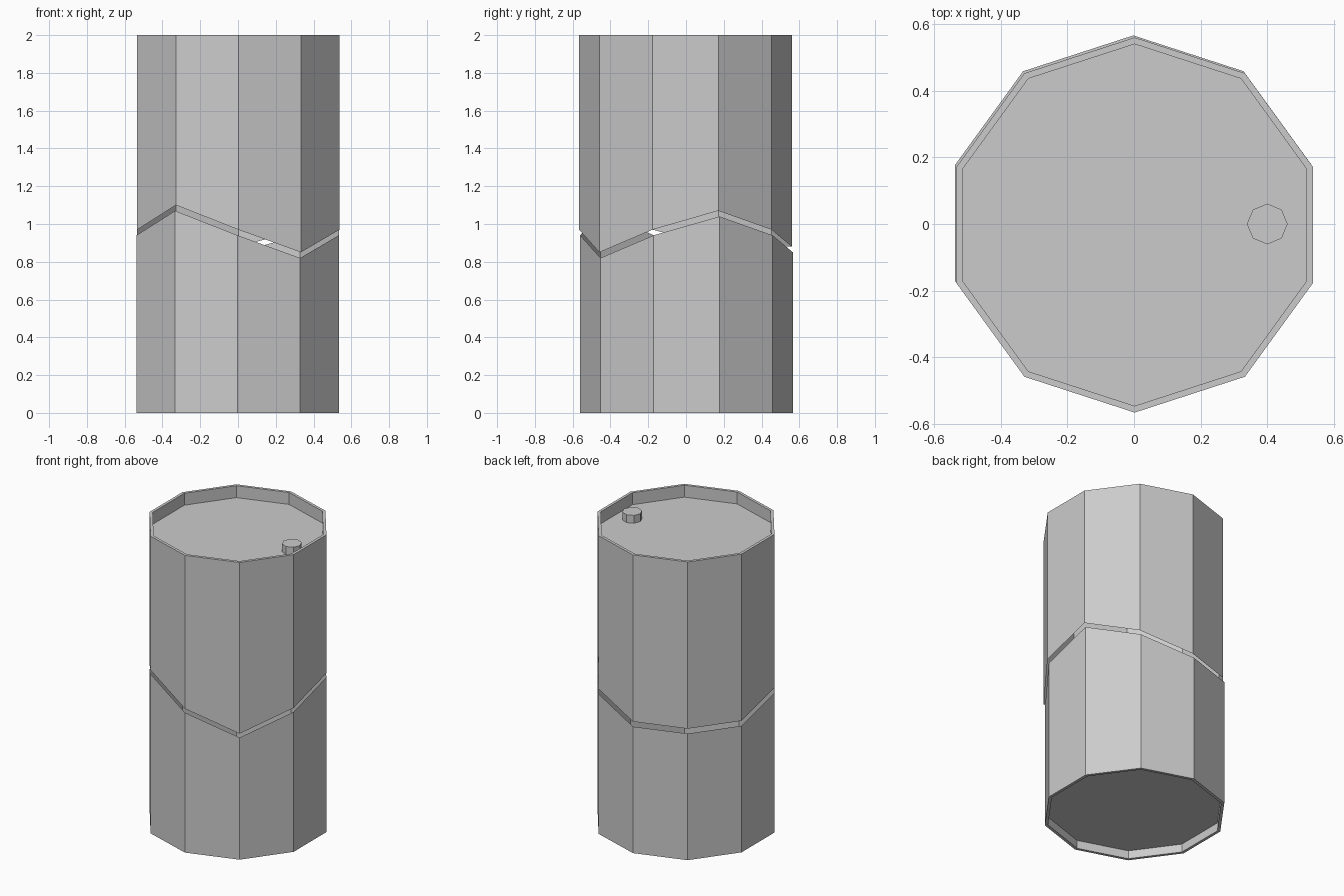
import bpy, bmesh, math

if "Cube" in bpy.data.objects:
    bpy.data.objects.remove(bpy.data.objects["Cube"])

R_OUT, R_IN = 0.563, 0.543
SIDES = 10

grey = bpy.data.materials.new("plain grey")
grey.diffuse_color = (0.6, 0.6, 0.6, 1)
grey.use_nodes = True
grey.node_tree.nodes["Principled BSDF"].inputs["Base Color"].default_value = grey.diffuse_color

# Height of the torn edge at each corner, counter-clockwise from the corner at 18 degrees
TEAR = [1.04, 0.94, 0.85, 0.85, 0.85, 0.94, 1.07, 0.94, 0.82, 0.94]


def ring(bm, radius, heights, centre):
    verts = []
    for i, z in enumerate(heights):
        a = math.radians(18) + i * math.tau / SIDES
        verts.append(bm.verts.new((centre[0] + radius * math.cos(a),
                                   centre[1] + radius * math.sin(a), z)))
    return verts


def finish(bm, name):
    mesh = bpy.data.meshes.new(name)
    bm.to_mesh(mesh)
    bm.free()
    mesh.materials.append(grey)
    obj = bpy.data.objects.new(name, mesh)
    bpy.context.collection.objects.link(obj)
    return obj


def half_barrel(name, tear, rim_z, lid_z, centre):
    """Hollow shell from the torn edge to the rim, with a recessed lid."""
    bm = bmesh.new()
    rings = [ring(bm, R_OUT, tear, centre),
             ring(bm, R_OUT, [rim_z] * SIDES, centre),
             ring(bm, R_IN, [rim_z] * SIDES, centre),
             ring(bm, R_IN, [lid_z] * SIDES, centre)]
    up = rim_z > 1
    for a, b in zip(rings, rings[1:]):
        for i in range(SIDES):
            j = (i + 1) % SIDES
            quad = [a[i], a[j], b[j], b[i]]
            bm.faces.new(quad if up else quad[::-1])
    bm.faces.new(rings[-1] if up else rings[-1][::-1])
    return finish(bm, name)


# Two halves, slightly shifted apart along the tear
half_barrel("lower_half", TEAR, 0.0, 0.055, (-0.002, 0.003))
half_barrel("upper_half", [z + 0.03 for z in TEAR], 2.0, 1.92, (0.002, -0.003))

# Filler plug on the lid
bpy.ops.mesh.primitive_cylinder_add(vertices=8, radius=0.061, depth=0.053,
                                    location=(0.4, 0, 1.9465))
plug = bpy.context.object
plug.name = "filler_plug"
plug.data.materials.append(grey)
